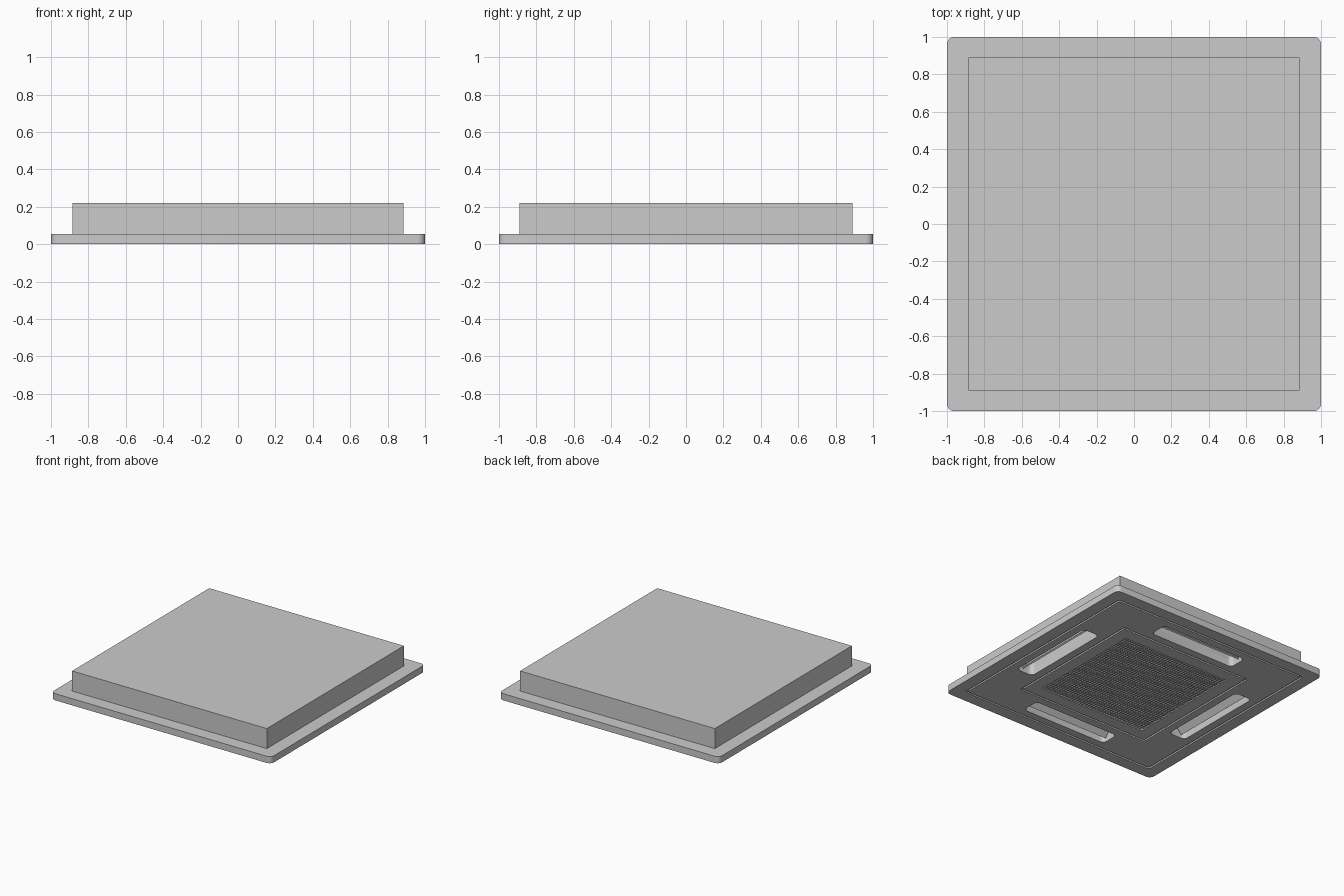
import bpy, bmesh, math
from mathutils import Matrix

if "Cube" in bpy.data.objects:
    bpy.data.objects.remove(bpy.data.objects["Cube"])


def outline(w, h, r, seg=6):
    """Rounded rectangle with half sizes w, h and corner radius r."""
    pts = []
    for i, (sx, sy) in enumerate([(1, 1), (-1, 1), (-1, -1), (1, -1)]):
        for k in range(seg + 1):
            a = math.pi / 2 * (i + k / seg)
            pts.append((sx * (w - r) + r * math.cos(a), sy * (h - r) + r * math.sin(a)))
    return pts


def make_object(name, bm):
    bmesh.ops.recalc_face_normals(bm, faces=bm.faces)
    me = bpy.data.meshes.new(name)
    bm.to_mesh(me)
    bm.free()
    ob = bpy.data.objects.new(name, me)
    bpy.context.collection.objects.link(ob)
    return ob


def prism(name, w, h, r, z0, z1, inset=0, x=0, turn=0):
    """Rounded slab, or a square ring when inset > 0."""
    bm = bmesh.new()

    def loop(d, z):
        return [bm.verts.new((px + x, py, z)) for px, py in outline(w - d, h - d, max(r - d, 0.004))]

    def bridge(a, b):
        for i in range(len(a)):
            j = (i + 1) % len(a)
            bm.faces.new((a[i], a[j], b[j], b[i]))
    lo, hi = loop(0, z0), loop(0, z1)
    bridge(lo, hi)
    if inset:
        ilo, ihi = loop(inset, z0), loop(inset, z1)
        bridge(ihi, ilo)
        bridge(hi, ihi)
        bridge(ilo, lo)
    else:
        bm.faces.new(lo)
        bm.faces.new(hi)
    bm.transform(Matrix.Rotation(turn, 4, 'Z'))
    return make_object(name, bm)


def add_box(bm, size, loc, rot=Matrix()):
    m = Matrix.Translation(loc) @ rot @ Matrix.Diagonal((*size, 1))
    bmesh.ops.create_cube(bm, size=1, matrix=m)


def cut(ob, cutters):
    bpy.context.view_layer.objects.active = ob
    for c in cutters:
        mod = ob.modifiers.new("cut", 'BOOLEAN')
        mod.operation, mod.solver, mod.object = 'DIFFERENCE', 'EXACT', c
        bpy.ops.object.modifier_apply(modifier=mod.name)


# Ceiling panel and the casing above it
panel = prism("ceiling_panel", 1, 1, 0.04, 0, 0.055)
bm = bmesh.new()
add_box(bm, (1.77, 1.78, 0.165), (0, 0, 0.1375))
casing = make_object("casing", bm)

# Cutters: four air outlets, two grooves and the intake opening
quarter = math.pi / 2
slots = [prism("slot_cutter", 0.075, 0.39, 0.035, -0.02, 0.16, x=0.745, turn=i * quarter)
         for i in range(4)]
grooves = [prism("outer_groove_cutter", 0.9, 0.9, 0.03, -0.02, 0.012, inset=0.015),
           prism("inner_groove_cutter", 0.605, 0.605, 0.02, -0.02, 0.012, inset=0.015),
           prism("intake_cutter", 0.49, 0.49, 0.01, -0.02, 0.08)]
cut(panel, slots + grooves)
cut(casing, slots)
for c in slots + grooves:
    bpy.data.objects.remove(c)

# Intake mesh of crossing bars
bm = bmesh.new()
n = 40
for i in range(1, n):
    p = -0.49 + 0.98 * i / n
    add_box(bm, (0.009, 0.98, 0.014), (p, 0, 0.011))
    add_box(bm, (0.98, 0.009, 0.012), (0, p, 0.011))
make_object("intake_mesh", bm)

# Tilted air flaps, one in each outlet
for i in range(4):
    bm = bmesh.new()
    add_box(bm, (0.012, 0.74, 0.10), (0.745, 0, 0.055), Matrix.Rotation(math.radians(-40), 4, 'Y'))
    bm.transform(Matrix.Rotation(i * quarter, 4, 'Z'))
    make_object("air_flap", bm)

# Smooth rounded corners, keep hard edges
bpy.ops.object.select_all(action='DESELECT')
panel.select_set(True)
bpy.context.view_layer.objects.active = panel
bpy.ops.object.shade_smooth_by_angle(angle=math.radians(30))
